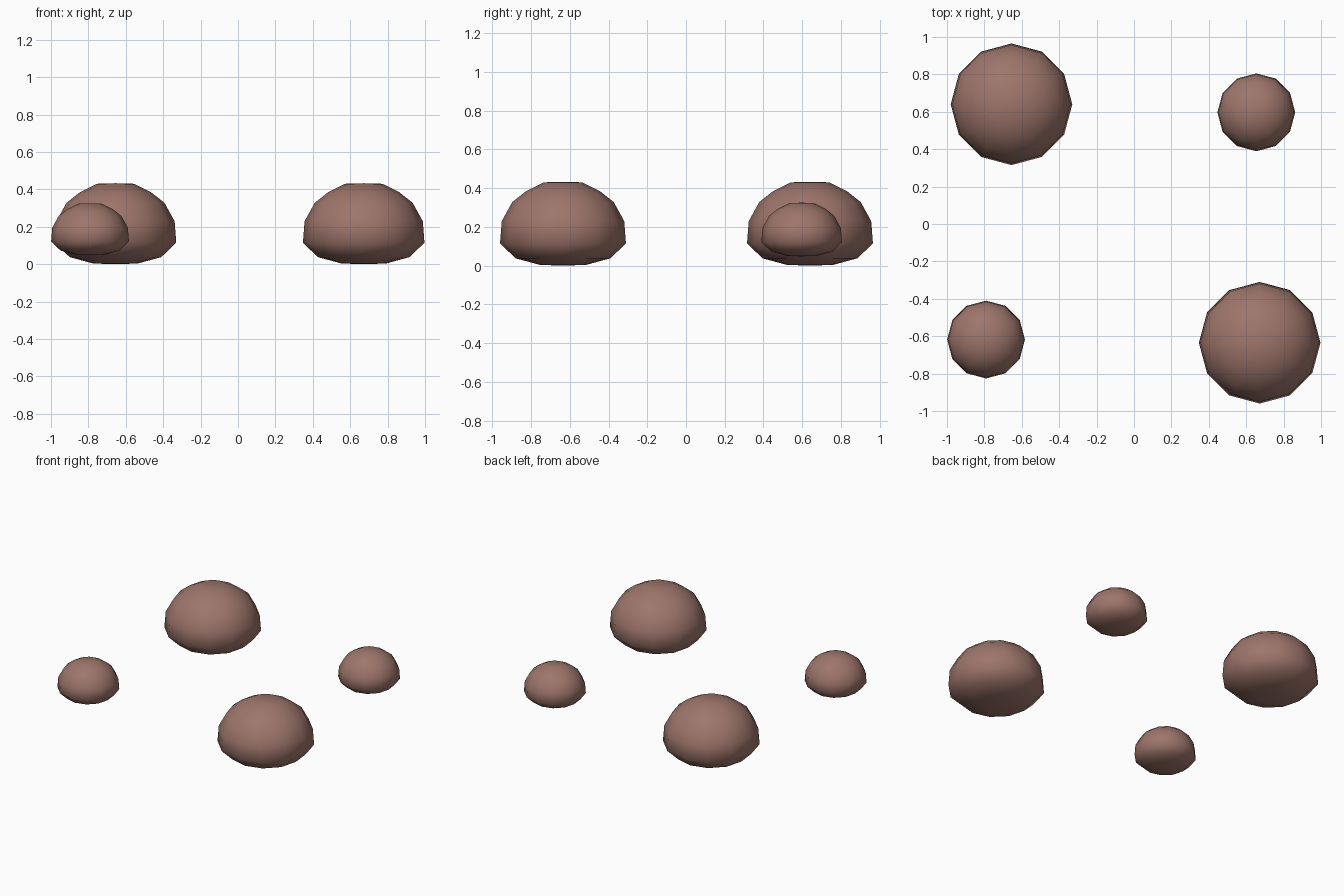
import bpy, bmesh, math

if "Cube" in bpy.data.objects:
    bpy.data.objects.remove(bpy.data.objects["Cube"])

mat = bpy.data.materials.new("dusty_brown")
mat.diffuse_color = (0.34, 0.18, 0.147, 1)
mat.use_nodes = True
mat.node_tree.nodes["Principled BSDF"].inputs["Base Color"].default_value = mat.diffuse_color

SIDES = 12
# (radius, height) of a large mound, bottom to top, without the poles
PROFILE = [(0.12, 0.004), (0.245, 0.038), (0.325, 0.115), (0.316, 0.23),
           (0.262, 0.328), (0.19, 0.385), (0.1, 0.43)]


def mound(name, x, y, z, scale):
    """Rounded twelve-sided mound, revolved from the profile."""
    bm = bmesh.new()
    rings = []
    for r, h in PROFILE:
        rings.append([bm.verts.new((r * math.cos(2 * math.pi * i / SIDES),
                                    r * math.sin(2 * math.pi * i / SIDES), h))
                      for i in range(SIDES)])
    bottom = bm.verts.new((0, 0, 0))
    top = bm.verts.new((0, 0, 0.433))
    for i in range(SIDES):
        j = (i + 1) % SIDES
        for a, b in zip(rings, rings[1:]):
            bm.faces.new((a[i], a[j], b[j], b[i]))
        bm.faces.new((bottom, rings[0][j], rings[0][i]))
        bm.faces.new((top, rings[-1][i], rings[-1][j]))
    for f in bm.faces:
        f.smooth = True
    bmesh.ops.scale(bm, vec=(scale,) * 3, verts=bm.verts)
    me = bpy.data.meshes.new(name)
    bm.to_mesh(me)
    bm.free()
    me.materials.append(mat)
    ob = bpy.data.objects.new(name, me)
    ob.location = (x, y, z)
    bpy.context.collection.objects.link(ob)


# Two large and two small mounds on opposite diagonals
mound("large_mound_back", -0.655, 0.64, 0, 1)
mound("large_mound_front", 0.672, -0.635, 0, 1)
mound("small_mound_back", 0.654, 0.597, 0.048, 0.64)
mound("small_mound_front", -0.791, -0.618, 0.048, 0.64)
